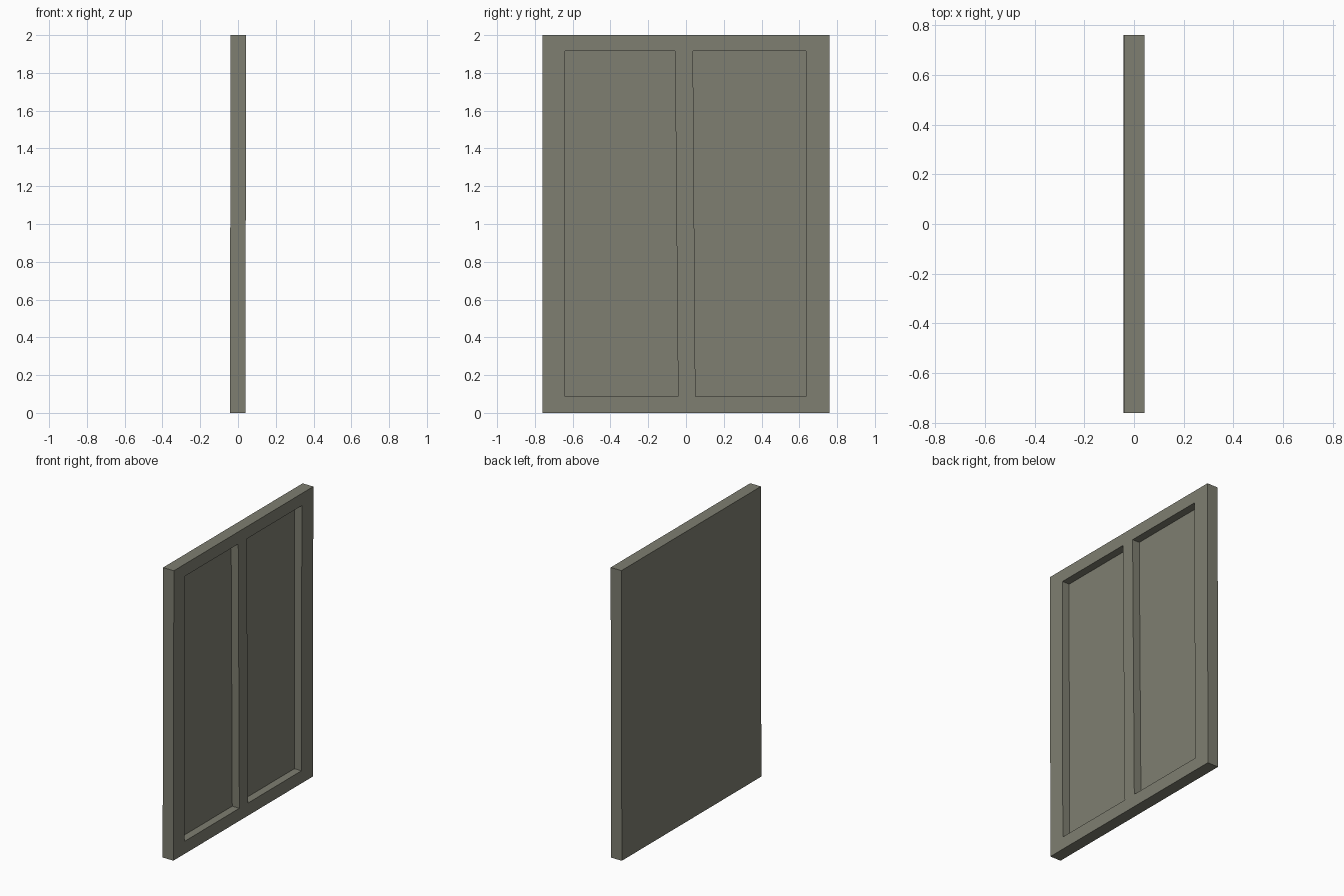
import bpy
import bmesh

if "Cube" in bpy.data.objects:
    bpy.data.objects.remove(bpy.data.objects["Cube"])

BACK, FRONT, FLOOR = -0.041, 0.041, -0.013   # x of back, frame front, recess floor
LEAN = 0.0015                                # very slight lean in x

# y of the five upright strips at bottom and top (centre bar tilts slightly)
Y_BOTTOM = [-0.76, -0.64, -0.042, 0.05, 0.635, 0.76]
Y_TOP = [-0.76, -0.64, -0.058, 0.037, 0.635, 0.76]
Z = [0.0, 0.087, 1.916, 2.0]
COLS, ROWS = 5, 3


def point(i, j, x):
    t = (Z[j] - Z[1]) / (Z[2] - Z[1])
    t = min(max(t, 0), 1)
    y = Y_BOTTOM[i] + (Y_TOP[i] - Y_BOTTOM[i]) * t
    return (x + LEAN * (Z[j] - 1), y, Z[j])


def depth(i, j):
    if not (0 <= i < COLS and 0 <= j < ROWS):
        return BACK
    return FLOOR if j == 1 and i in (1, 3) else FRONT


bm = bmesh.new()


def quad(*pts):
    bm.faces.new([bm.verts.new(p) for p in pts])


def wall(a, b, x0, x1):
    if x0 != x1:
        quad(point(*a, x0), point(*b, x0), point(*b, x1), point(*a, x1))


# front and back faces of every strip
for i in range(COLS):
    for j in range(ROWS):
        for x in (depth(i, j), BACK):
            quad(point(i, j, x), point(i + 1, j, x),
                 point(i + 1, j + 1, x), point(i, j + 1, x))

# outer edges and recess sides, wherever the depth changes
for i in range(COLS + 1):
    for j in range(ROWS):
        wall((i, j), (i, j + 1), depth(i - 1, j), depth(i, j))
for i in range(COLS):
    for j in range(ROWS + 1):
        wall((i, j), (i + 1, j), depth(i, j - 1), depth(i, j))

bmesh.ops.remove_doubles(bm, verts=bm.verts, dist=1e-5)
bmesh.ops.recalc_face_normals(bm, faces=bm.faces)

mesh = bpy.data.meshes.new("recessed_panel")
bm.to_mesh(mesh)
bm.free()

mat = bpy.data.materials.new("grey olive")
mat.diffuse_color = (0.21, 0.21, 0.165, 1)
mat.use_nodes = True
mat.node_tree.nodes["Principled BSDF"].inputs["Base Color"].default_value = mat.diffuse_color
mesh.materials.append(mat)

obj = bpy.data.objects.new("recessed_panel", mesh)
bpy.context.collection.objects.link(obj)
